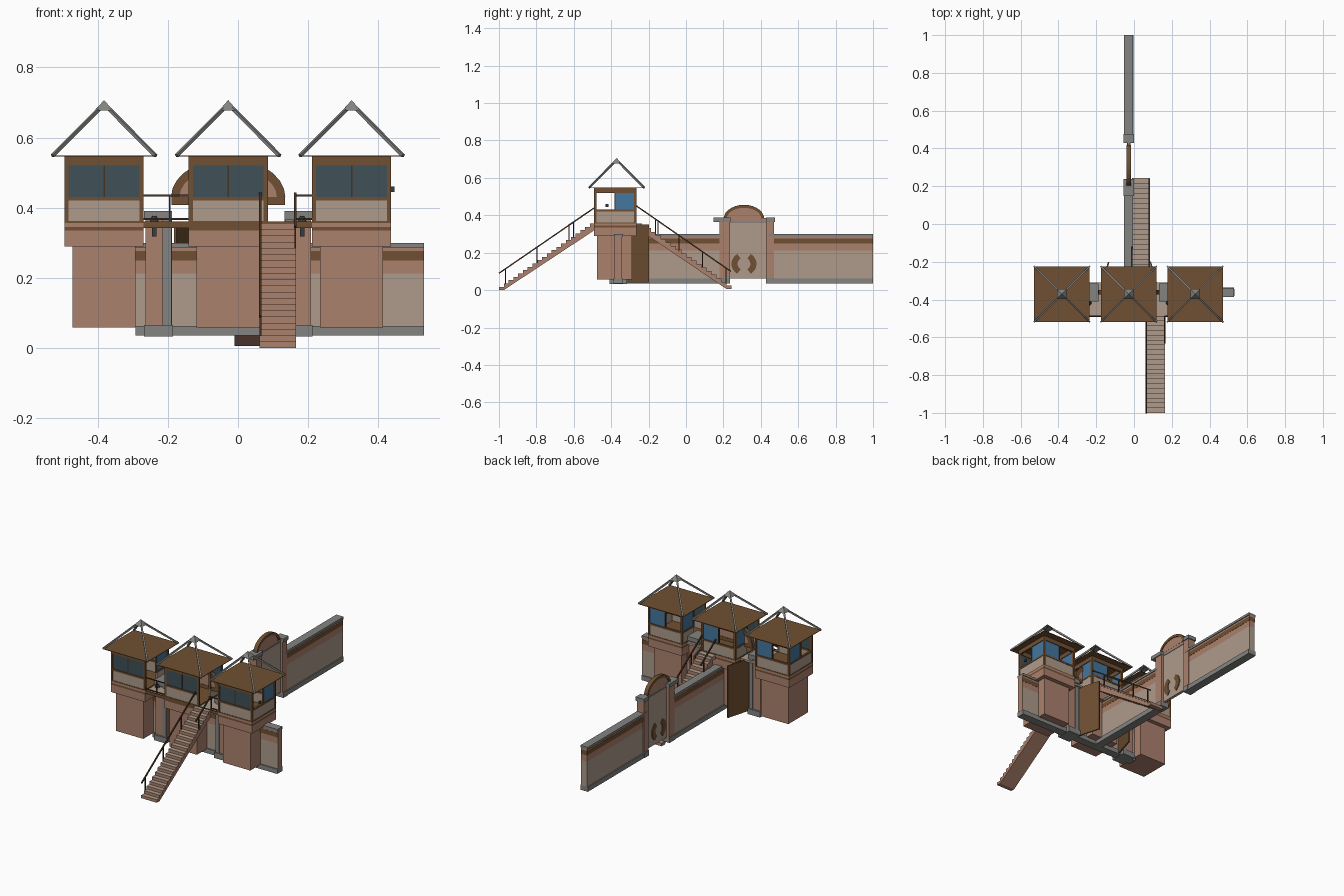
import bpy, bmesh, math
from mathutils import Vector

cube = bpy.data.objects.get("Cube")
if cube:
    bpy.data.objects.remove(cube, do_unlink=True)


def material(name, r, g, b):
    m = bpy.data.materials.new(name)
    m.use_nodes = True
    m.diffuse_color = (r, g, b, 1)
    m.node_tree.nodes["Principled BSDF"].inputs["Base Color"].default_value = (r, g, b, 1)
    return m


PINK = material("pink_brick", .41, .22, .155)
TAN = material("tan_plaster", .42, .33, .26)
GREY = material("grey_stone", .23, .23, .22)
WOOD = material("brown_wood", .16, .08, .032)
DARK = material("dark_wood", .06, .032, .017)
SLATE = material("slate_glass", .05, .08, .095)
BLUE = material("blue_glass", .06, .18, .34)
IRON = material("dark_iron", .04, .045, .05)


def finish(name, bm, *mats):
    bmesh.ops.recalc_face_normals(bm, faces=bm.faces)
    mesh = bpy.data.meshes.new(name)
    for m in mats:
        mesh.materials.append(m)
    bm.to_mesh(mesh)
    bm.free()
    ob = bpy.data.objects.new(name, mesh)
    bpy.context.scene.collection.objects.link(ob)
    return ob


def box(name, mat, x, y, z):
    bm = bmesh.new()
    bmesh.ops.create_cube(bm, size=1)
    for v in bm.verts:
        v.co = [a + (b - a) * (c + .5) for (a, b), c in zip((x, y, z), v.co)]
    return finish(name, bm, mat)


def prism(name, mats, pts, axis, lo, hi):
    """Extrude a (horizontal, z) outline along the x or y axis."""
    bm = bmesh.new()
    place = (lambda h, z: (lo, h, z)) if axis == "x" else (lambda h, z: (h, lo, z))
    face = bm.faces.new([bm.verts.new(place(*p)) for p in pts])
    out = bmesh.ops.extrude_face_region(bm, geom=[face])
    move = Vector((hi - lo, 0, 0)) if axis == "x" else Vector((0, hi - lo, 0))
    bmesh.ops.translate(bm, vec=move, verts=[v for v in out["geom"] if isinstance(v, bmesh.types.BMVert)])
    return finish(name, bm, *mats)


def bar(name, mat, a, b, w):
    """Square bar between two points."""
    a, b = Vector(a), Vector(b)
    bm = bmesh.new()
    bmesh.ops.create_cube(bm, size=1)
    rot = (b - a).to_track_quat("Z", "Y")
    for v in bm.verts:
        v.co = (a + b) / 2 + rot @ Vector((v.co.x * w, v.co.y * w, v.co.z * (b - a).length))
    return finish(name, bm, mat)


def arc(c, z, rx, rz, start, end, n=14):
    return [(c + rx * math.cos(math.radians(start + (end - start) * i / n)),
             z + rz * math.sin(math.radians(start + (end - start) * i / n))) for i in range(n + 1)]


# Towers
YC, HALF = -.378, .113
Y0, Y1 = YC - HALF, YC + HALF


def tower(tag, cx, inner):
    x0, x1 = cx - HALF, cx + HALF
    box(tag + "_column", PINK, (cx - .09, cx + .09), (-.475, -.29), (.058, .29))
    box(tag + "_platform", PINK, (x0, x1), (Y0, Y1), (.29, .335))
    box(tag + "_platform_trim", WOOD, (x0, x1), (Y0, Y1), (.335, .345))
    box(tag + "_floor", PINK, (x0, x1), (Y0, Y1), (.345, .356))
    box(tag + "_floor_trim", WOOD, (x0, x1), (Y0, Y1), (.356, .362))
    t = .012
    for sy, (ya, yb) in (("front", (Y0, Y0 + t)), ("back", (Y1 - t, Y1))):
        box(f"{tag}_{sy}_parapet", TAN, (x0 + t, x1 - t), (ya + .002, yb - .002), (.362, .42))
        box(f"{tag}_{sy}_sill", WOOD, (x0, x1), (ya, yb), (.42, .43))
        box(f"{tag}_{sy}_beam", WOOD, (x0, x1), (ya, yb), (.52, .546))
        box(f"{tag}_{sy}_mullion", DARK, (cx - .002, cx + .002), (ya, yb), (.43, .52))
        for sx, xa in (("left", x1 - t), ("right", x0)):
            box(f"{tag}_{sy}_{sx}_post", WOOD, (xa, xa + t), (ya, yb), (.362, .546))
    for sx, xa in (("left", x1 - t), ("right", x0)):
        # sides facing a walkway keep a doorway in the front half
        start = YC if sx in inner else Y0 + t
        box(f"{tag}_{sx}_parapet", TAN, (xa + .002, xa + t - .002), (start, Y1 - t), (.362, .42))
        box(f"{tag}_{sx}_sill", WOOD, (xa, xa + t), (start, Y1), (.42, .43))
        box(f"{tag}_{sx}_beam", WOOD, (xa, xa + t), (Y0, Y1), (.52, .546))
        box(f"{tag}_{sx}_mullion", WOOD, (xa, xa + t), (YC - .004, YC + .004), (.42, .52))
        box(f"{tag}_{sx}_window", BLUE, (xa + .004, xa + .008), (YC, Y1 - t), (.43, .52))
    box(tag + "_front_window", SLATE, (x0 + t, x1 - t), (Y0 + .004, Y0 + .008), (.43, .52))
    box(tag + "_back_window", BLUE, (cx, x1 - t), (Y1 - .008, Y1 - .004), (.43, .52))
    # Flat roof sheet with open stone ribs meeting at a pyramid cap
    r, yr = .147, -.371
    box(tag + "_roof", WOOD, (cx - r, cx + r), (yr - r, yr + r), (.546, .549))
    for i, (sx, sy) in enumerate(((1, 1), (1, -1), (-1, 1), (-1, -1))):
        bar(f"{tag}_roof_rib_{i}", GREY, (cx + sx * r, yr + sy * r, .548), (cx, yr, .696), .009)
    bm = bmesh.new()
    bmesh.ops.create_cone(bm, cap_ends=True, segments=4, radius1=.037, radius2=0, depth=.03)
    cap = finish(tag + "_roof_cap", bm, GREY)
    cap.location, cap.rotation_euler = (cx, yr, .692), (0, 0, math.pi / 4)


tower("right_tower", -.382, ("left",))
tower("middle_tower", -.028, ("left", "right"))
tower("left_tower", .324, ("right",))
box("wall_lamp", IRON, (.437, .446), (-.43, -.415), (.445, .46))


# Boundary walls: stacked bands along either direction
BANDS = (("base", GREY, .035, .063, .006), ("panel", TAN, .063, .213, 0),
         ("band", PINK, .213, .25, 0), ("stripe", WOOD, .25, .276, .001),
         ("frieze", PINK, .276, .286, 0), ("cap", GREY, .286, .3, .005))


def wall(tag, axis, lo, hi, c, half):
    for part, mat, z0, z1, grow in BANDS:
        across = (c - half - grow, c + half + grow)
        x, y = ((lo, hi), across) if axis == "x" else (across, (lo, hi))
        box(f"{tag}_{part}", mat, x, y, (z0, z1))


wall("front_wall", "x", -.292, .53, -.362, .019)
box("front_wall_end", PINK, (.53, .531), (-.381, -.343), (.063, .286))
wall("long_wall_near", "y", -.343, .19, -.028, .019)
wall("long_wall_far", "y", .44, 1, -.028, .019)

# Small arched gate in the long wall
for tag, y0, y1, c0, c1 in (("near", .18, .235, .148, .237), ("far", .428, .47, .428, .476)):
    box(f"gate_pillar_{tag}", PINK, (-.051, -.005), (y0, y1), (.06, .365))
    box(f"gate_pillar_{tag}_base", GREY, (-.056, 0), (y0, y1), (.035, .066))
    box(f"gate_pillar_{tag}_cap", GREY, (-.056, 0), (c0, c1), (.365, .387))
box("small_gate_panel", TAN, (-.036, -.02), (.235, .428), (.063, .36))
box("small_gate_lintel", GREY, (-.038, -.018), (.235, .428), (.36, .368))
box("small_gate_head", PINK, (-.035, -.021), (.235, .428), (.368, .385))


def arch(tag, c, z, rx, rz, w, axis, lo, hi):
    prism(tag + "_rim", [WOOD], arc(c, z, rx, rz, 0, 180) + arc(c, z, rx - w, rz - w, 180, 0), axis, lo, hi)
    prism(tag + "_infill", [PINK], arc(c, z, rx - w, rz - w, 0, 180), axis, lo + .004, hi - .004)


arch("small_arch", .31, .382, .108, .074, .016, "x", -.04, -.016)
for tag, a in (("near", 122), ("far", -58)):
    prism(f"gate_crescent_{tag}", [WOOD],
          arc(.31, .14, .067, .062, a, a + 116) + arc(.31, .14, .034, .034, a + 116, a),
          "x", -.04, -.016)

# Main gate in the front wall, behind the middle tower
GC = -.028
for s, tag in ((1, "left"), (-1, "right")):
    def span(a, b):
        return tuple(sorted((GC + s * a, GC + s * b)))
    box(f"main_pillar_{tag}", PINK, span(.16, .236), (-.40, -.325), (.06, .365))
    box(f"main_pillar_{tag}_edge", GREY, span(.162, .187), (-.405, -.32), (.06, .365))
    box(f"main_pillar_{tag}_base", GREY, span(.158, .24), (-.41, -.315), (.033, .066))
    box(f"main_pillar_{tag}_cap", GREY, span(.16, .24), (-.41, -.315), (.365, .39))
    # Open door leaf swung towards the back
    bar_pts = [(GC + s * .155, -.36), (GC + s * .11, -.2)]
    bm = bmesh.new()
    (xa, ya), (xb, yb) = bar_pts
    quad = bm.faces.new([bm.verts.new(p) for p in
                         ((xa, ya, .04), (xb, yb, .04), (xb, yb, .35), (xa, ya, .35))])
    leaf = finish(f"main_door_{tag}", bm, WOOD)
    leaf.modifiers.new("thickness", "SOLIDIFY").thickness = .008
    # Lantern
    lx = GC + s * .211
    box(f"lantern_{tag}_body", IRON, (lx - .006, lx + .006), (-.425, -.41), (.318, .36))
    bm = bmesh.new()
    bmesh.ops.create_cone(bm, cap_ends=True, segments=10, radius1=.014, radius2=.006, depth=.016)
    hood = finish(f"lantern_{tag}_hood", bm, IRON)
    hood.location = (lx, -.418, .368)
box("main_gate_lintel", WOOD, (-.19, .134), (-.372, -.352), (.408, .43))
arch("main_arch", GC, .43, .163, .11, .024, "y", -.374, -.35)

# Walkway between the towers and its railings
box("walkway_deck", TAN, (-.27, .211), (-.488, -.31), (.344, .356))
box("walkway_edge", WOOD, (-.27, .211), (-.492, -.488), (.342, .36))
box("stair_landing", TAN, (-.01, .085), (-.31, -.235), (.335, .356))
for tag, x0, x1 in (("right", -.27, -.141), ("left", .165, .211)):
    for z in (.368, .435):
        bar(f"walkway_rail_{tag}", DARK, (x0, -.487, z), (x1, -.487, z), .005)
    bar(f"walkway_post_{tag}", DARK, (max(x0, -.195), -.487, .356), (max(x0, -.195), -.487, .435), .005)


# Stairs: stepped profile, tan treads and pink risers
def stairs(tag, x0, x1, ya, yb, top, n, bottom):
    dy, dz = (yb - ya) / n, (top - bottom) / n
    pts = []
    for i in range(n):
        pts += [(ya + i * dy, bottom + i * dz), (ya + i * dy, bottom + (i + 1) * dz)]
    pts += [(yb, top), (yb, top - .035), (ya + dy, bottom)]
    ob = prism(tag, [PINK, TAN], pts, "x", x0, x1)
    for p in ob.data.polygons:
        p.material_index = int(p.normal.z > .9)


def stair_rail(tag, x, ya, za, yb, zb, posts):
    bar(tag + "_rail", DARK, (x, ya, za), (x, yb, zb), .007)
    for i in range(posts):
        f = (i + .2) / posts
        y, z = ya + (yb - ya) * f, za + (zb - za) * f
        bar(f"{tag}_post_{i}", DARK, (x, y, z - .085), (x, y, z), .005)


stairs("front_stairs", .062, .165, -1, -.488, .356, 20, 0)
stair_rail("front_stairs_right", .064, -1, .09, -.49, .44, 3)
stair_rail("front_stairs_left", .163, -.63, .345, -.49, .44, 1)
stairs("back_stairs", -.01, .082, .243, -.24, .35, 18, .006)
stair_rail("back_stairs_left", .08, .24, .1, -.265, .45, 4)
stair_rail("back_stairs_right", -.012, -.12, .35, -.265, .45, 1)
